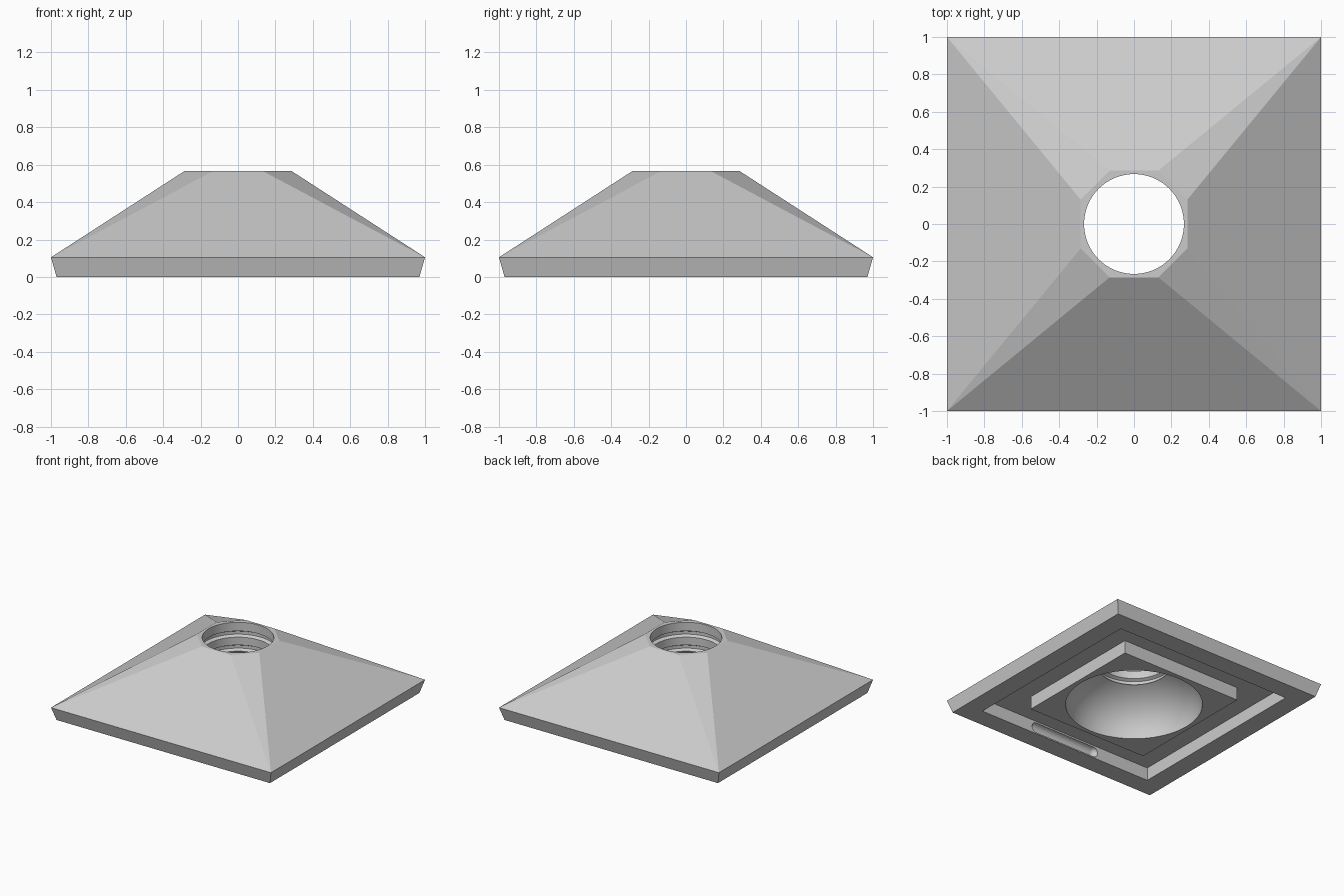
import bpy, bmesh, math
from mathutils import Matrix

if "Cube" in bpy.data.objects:
    bpy.data.objects.remove(bpy.data.objects["Cube"])

grey = bpy.data.materials.new("light grey")
grey.diffuse_color = (0.6, 0.6, 0.6, 1)
grey.use_nodes = True
grey.node_tree.nodes["Principled BSDF"].inputs["Base Color"].default_value = grey.diffuse_color


def to_object(name, bm):
    bmesh.ops.recalc_face_normals(bm, faces=bm.faces)
    mesh = bpy.data.meshes.new(name)
    bm.to_mesh(mesh)
    bm.free()
    mesh.materials.append(grey)
    obj = bpy.data.objects.new(name, mesh)
    bpy.context.collection.objects.link(obj)
    return obj


def box(name, half, z0, z1):
    bm = bmesh.new()
    bmesh.ops.create_cube(bm, size=1, matrix=Matrix.Translation((0, 0, (z0 + z1) / 2))
                          @ Matrix.Diagonal((2 * half, 2 * half, z1 - z0, 1)))
    return to_object(name, bm)


def combine(target, other, operation):
    mod = target.modifiers.new("combine", 'BOOLEAN')
    mod.operation, mod.solver, mod.object = operation, 'EXACT', other
    bpy.context.view_layer.objects.active = target
    bpy.ops.object.modifier_apply(modifier=mod.name)
    bpy.data.objects.remove(other)


# Pyramid body: flared square skirt rising to a small octagon
bm = bmesh.new()
for sx in (-1, 1):
    for sy in (-1, 1):
        for x, y, z in ((.97, .97, 0), (1, 1, .105), (.13, .285, .567), (.285, .13, .567)):
            bm.verts.new((sx * x, sy * y, z))
bmesh.ops.convex_hull(bm, input=bm.verts)
bmesh.ops.dissolve_limit(bm, angle_limit=0.01, verts=bm.verts, edges=bm.edges)
body = to_object("pyramid_body", bm)

# Square channel in the underside, with the block left standing inside it
combine(body, box("channel_cutter", .81, -.1, .107), 'DIFFERENCE')
combine(body, box("inner_block", .552, 0, .16), 'UNION')

# Cavity profile (radius, z): elliptical dome, then a grooved neck
HOLE, NECK, BASE, SEG = .267, .325, .515, 64
top_angle = math.acos(HOLE / BASE)
profile = [(BASE, -.05)]
for i in range(17):
    a = top_angle * i / 16
    profile.append((BASE * math.cos(a), NECK * math.sin(a) / math.sin(top_angle)))
for z in (.355, .47):
    profile += [(HOLE, z - .025), (HOLE + .025, z - .012), (HOLE + .025, z + .012), (HOLE, z + .025)]
profile.append((HOLE, .65))

bm = bmesh.new()
rings = [[bm.verts.new((r * math.cos(math.tau * j / SEG), r * math.sin(math.tau * j / SEG), z))
          for j in range(SEG)] for r, z in profile]
for lo, hi in zip(rings, rings[1:]):
    for j in range(SEG):
        k = (j + 1) % SEG
        bm.faces.new((lo[j], lo[k], hi[k], hi[j]))
bm.faces.new(rings[0])
bm.faces.new(rings[-1])
combine(body, to_object("cavity_cutter", bm), 'DIFFERENCE')

# Rounded snap recesses in the channel's front and back walls
for side in (-1, 1):
    bm = bmesh.new()
    bmesh.ops.create_uvsphere(bm, u_segments=20, v_segments=9, radius=.042,
                              matrix=Matrix.Rotation(math.pi / 2, 4, 'Y'))
    for v in bm.verts:
        v.co.x += math.copysign(.28, v.co.x)
        v.co.y += side * .81
        v.co.z += .052
    combine(body, to_object("snap_recess_cutter", bm), 'DIFFERENCE')

body.select_set(True)
bpy.context.view_layer.objects.active = body
bpy.ops.object.shade_smooth_by_angle(angle=math.radians(12))
